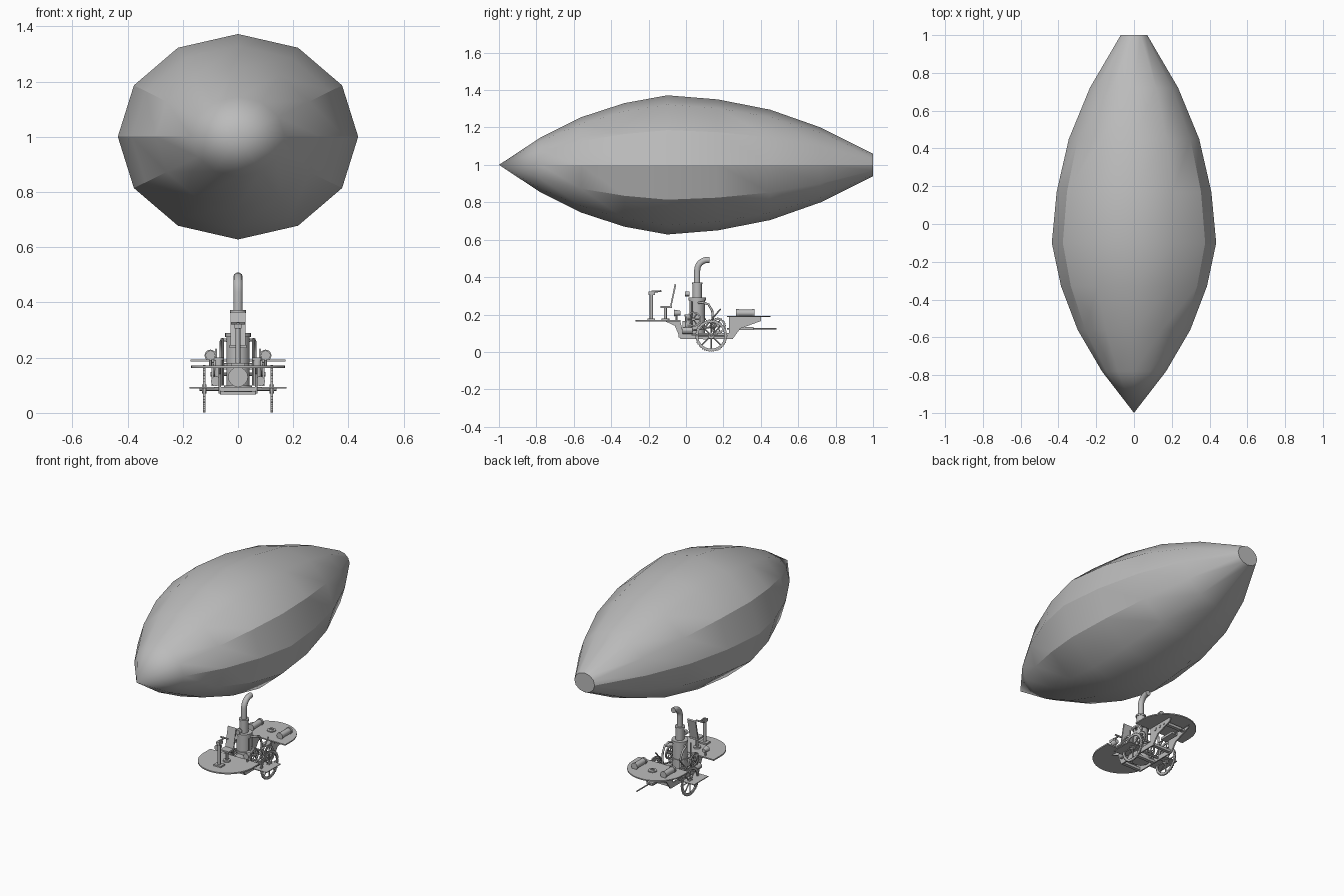
import bpy, bmesh, math
from mathutils import Vector

if "Cube" in bpy.data.objects:
    bpy.data.objects.remove(bpy.data.objects["Cube"], do_unlink=True)

grey = bpy.data.materials.new("plain grey")
grey.use_nodes = True
grey.diffuse_color = (0.5, 0.5, 0.5, 1)
grey.node_tree.nodes["Principled BSDF"].inputs["Base Color"].default_value = (0.5, 0.5, 0.5, 1)


def finish(name, bm):
    bmesh.ops.recalc_face_normals(bm, faces=bm.faces)
    mesh = bpy.data.meshes.new(name)
    bm.to_mesh(mesh)
    bm.free()
    mesh.materials.append(grey)
    obj = bpy.data.objects.new(name, mesh)
    bpy.context.collection.objects.link(obj)
    bpy.ops.object.select_all(action="DESELECT")
    obj.select_set(True)
    bpy.context.view_layer.objects.active = obj
    bpy.ops.object.shade_smooth_by_angle()
    return obj


def box(name, x, y, z):
    """Box from (min, max) pairs."""
    bm = bmesh.new()
    bmesh.ops.create_cube(bm, size=1)
    for v in bm.verts:
        v.co = [(lo + hi) / 2 + c * (hi - lo) for c, (lo, hi) in zip(v.co, (x, y, z))]
    return finish(name, bm)


def rod(name, a, b, r, r2=None, sides=12):
    """Cylinder or cone between two points."""
    a, b = Vector(a), Vector(b)
    bm = bmesh.new()
    bmesh.ops.create_cone(bm, cap_ends=True, segments=sides, radius1=r,
                          radius2=r if r2 is None else r2, depth=(b - a).length)
    turn = (b - a).to_track_quat("Z", "Y")
    for v in bm.verts:
        v.co = turn @ v.co + (a + b) / 2
    return finish(name, bm)


def slab(name, outline, lo, hi, axis):
    """Extrude an outline along x (outline in y, z) or z (outline in x, y)."""
    bm = bmesh.new()
    place = (lambda p: (lo, *p)) if axis == "x" else (lambda p: (*p, lo))
    face = bm.faces.new([bm.verts.new(place(p)) for p in outline])
    ext = bmesh.ops.extrude_face_region(bm, geom=[face])
    shift = Vector((hi - lo, 0, 0) if axis == "x" else (0, 0, hi - lo))
    bmesh.ops.translate(bm, vec=shift,
                        verts=[g for g in ext["geom"] if isinstance(g, bmesh.types.BMVert)])
    return finish(name, bm)


def tube(name, points, r):
    """Smooth bent pipe through points."""
    curve = bpy.data.curves.new(name, "CURVE")
    curve.dimensions = "3D"
    curve.bevel_depth = r
    curve.bevel_resolution = 3
    curve.use_fill_caps = True
    curve.materials.append(grey)
    spline = curve.splines.new("POLY")
    spline.points.add(len(points) - 1)
    for p, co in zip(spline.points, points):
        p.co = (*co, 1)
    spline.use_smooth = True
    obj = bpy.data.objects.new(name, curve)
    bpy.context.collection.objects.link(obj)
    return obj


def wheel(name, x, y, z, r, width, rim, spokes, teeth=0):
    """Spoked wheel turning about x, with optional rim teeth."""
    bm = bmesh.new()
    n = 36
    rings = []
    for i in range(n):
        a = math.tau * i / n
        rings.append([bm.verts.new((x + dx, y + rr * math.cos(a), z + rr * math.sin(a)))
                      for dx, rr in ((-width / 2, r), (width / 2, r),
                                     (width / 2, r - rim), (-width / 2, r - rim))])
    for i in range(n):
        p, q = rings[i], rings[(i + 1) % n]
        for k in range(4):
            bm.faces.new((p[k], p[(k + 1) % 4], q[(k + 1) % 4], q[k]))
    for i in range(teeth):
        a = math.tau * i / teeth
        made = bmesh.ops.create_cube(bm, size=width)
        for v in made["verts"]:
            v.co += Vector((x, y + r * math.cos(a), z + r * math.sin(a)))
    finish(name + "_rim", bm)
    for i in range(spokes):
        a = math.tau * i / spokes
        rod(name + "_spoke", (x, y, z),
            (x, y + (r - rim / 2) * math.cos(a), z + (r - rim / 2) * math.sin(a)),
            width * 0.45, sides=6)
    rod(name + "_hub", (x - width, y, z), (x + width, y, z), r * 0.2)


# Gas envelope: twelve-sided oval rings from a pointed nose to a flat tail
bm = bmesh.new()
stations = [(-0.78, .145), (-0.56, .255), (-0.33, .33), (-0.1, .372),
            (0.17, .35), (0.45, .295), (0.72, .2), (1, .06)]
nose = bm.verts.new((0, -1, 1))
rings = [[bm.verts.new((1.17 * r * math.sin(math.tau * i / 12), y,
                        1 + r * math.cos(math.tau * i / 12))) for i in range(12)]
         for y, r in stations]
for i in range(12):
    j = (i + 1) % 12
    bm.faces.new((nose, rings[0][i], rings[0][j]))
    for p, q in zip(rings, rings[1:]):
        bm.faces.new((p[i], p[j], q[j], q[i]))
bm.faces.new(rings[-1])
finish("envelope", bm)

# Rounded decks
arc = [math.pi * i / 24 for i in range(25)]
slab("front_deck", [(.17 * math.cos(a), -.1 - .17 * math.sin(a)) for a in arc]
     + [(-.17, -.03), (.17, -.03)], .163, .171, "z")
slab("rear_deck", [(.172 * math.cos(a), .28 + .172 * math.sin(a)) for a in arc]
     + [(-.172, .22), (.172, .22)], .186, .193, "z")
rod("deck_hatch", (0, .33, .193), (0, .33, .199), .025, sides=20)
box("deck_hatch_handle", (-.012, .012), (.326, .334), (.199, .206))

# Boiler, collar and bent chimney
for name, lo, hi, r in (("boiler_base", .075, .1, .05), ("boiler", .1, .275, .042),
                        ("boiler_band", .17, .18, .047), ("boiler_top", .275, .29, .047),
                        ("chimney_collar", .29, .37, .025), ("collar_lip", .362, .372, .029)):
    rod(name, (0, .06, lo), (0, .06, hi), r, sides=20)
bend = [(0, .115 - .055 * math.cos(a), .437 + .055 * math.sin(a))
        for a in (math.pi / 2 * i / 6 for i in range(7))]
tube("chimney", [(0, .06, .37)] + bend + [(0, .125, .492)], .017)
rod("firebox_drum", (0, -.02, .13), (0, .06, .13), .036, sides=16)
rod("steam_dome", (0, .02, .31), (0, -.005, .31), .014)

# Steering post and seat
box("steering_base", (-.025, .025), (-.205, -.165), (.171, .18))
rod("steering_post", (0, -.185, .17), (0, -.185, .32), .009)
box("steering_head", (-.012, .012), (-.2, -.165), (.305, .322))
rod("steering_arm", (0, -.185, .322), (0, -.135, .325), .005)
rod("steering_grip", (-.025, -.135, .325), (.025, -.135, .325), .005)
rod("seat_post", (0, -.11, .17), (0, -.11, .24), .008)
box("seat", (-.03, .03), (-.135, -.075), (.235, .245))
slab("seat_back", [(-.085, .245), (-.077, .245), (-.052, .36), (-.06, .365)], -.028, .028, "x")
rod("seat_foot", (0, -.11, .171), (0, -.11, .18), .022)

# Running gear mirrored on both sides
for s, side in ((-1, "right"), (1, "left")):
    def at(x, y, z):
        return (s * x, y, z)

    def sided(part):
        return side + "_" + part

    def span(lo, hi):
        return tuple(sorted((s * lo, s * hi)))

    # Side frame dips between the decks
    slab(sided("frame"), [(-.11, .163), (-.06, .14), (-.03, .07), (.25, .07), (.29, .125),
                          (.4, .165), (.4, .186), (.23, .186), (.23, .1), (-.015, .1), (-.03, .163)],
         s * .062, s * .07, "x")
    for y, r in ((.27, .012), (.31, .009), (.345, .007)):
        rod(sided("frame_boss"), at(.07, y, .166), at(.074, y, .166), r)
    box(sided("step_board"), span(.085, .175), (.03, .17), (.088, .093))
    wheel(sided("road_wheel"), s * .122, .135, .087, .082, .008, .012, 8, 44)
    wheel(sided("flywheel"), s * .085, .04, .175, .04, .008, .008, 6)
    wheel(sided("drive_gear"), s * .092, .17, .14, .04, .007, .009, 5, 24)
    # Engine cylinder, slide rod and valve
    rod(sided("cylinder"), at(.08, -.02, .115), at(.08, .035, .115), .018)
    rod(sided("piston_rod"), at(.08, .035, .115), at(.08, .17, .14), .005)
    rod(sided("upright_cylinder"), at(.07, .01, .1), at(.07, .01, .19), .015)
    rod(sided("cylinder_cap"), at(.07, .01, .19), at(.07, .01, .2), .019)
    tube(sided("steam_pipe"), [at(.03, .06, .262), at(.058, .085, .265), at(.062, .12, .255),
                               at(.062, .14, .22), at(.062, .15, .1)], .006)
    rod(sided("valve_rod"), at(.055, .03, .1), at(.055, .03, .27), .004)
    rod(sided("control_lever"), at(.08, .1, .13), at(.08, .185, .23), .004)
    # Storage drum lying on the rear deck
    rod(sided("drum"), at(.1, .275, .208), at(.1, .36, .208), .018, sides=16)
    for y in (.268, .355):
        rod(sided("drum_cap"), at(.1, y, .208), at(.1, y + .012, .208), .021, sides=16)
    # Lamp on the front edge of the engine bay
    rod(sided("lamp_post"), at(.1, -.05, .17), at(.1, -.05, .2), .005)
    rod(sided("lamp"), at(.1, -.065, .208), at(.1, -.03, .208), .018, .012)

# Axles, cross members and tow bar
rod("wheel_axle", (-.14, .135, .087), (.14, .135, .087), .007)
rod("gear_shaft", (-.1, .17, .14), (.1, .17, .14), .006)
rod("flywheel_shaft", (-.1, .04, .175), (.1, .04, .175), .006)
for y, z in ((-.03, .085), (.1, .075), (.235, .085), (.36, .165)):
    box("cross_member", (-.066, .066), (y - .01, y + .01), (z - .008, z + .008))
rod("tow_bar", (0, .22, .125), (0, .485, .125), .004)
box("tow_mount", (-.02, .02), (.26, .36), (.118, .132))
